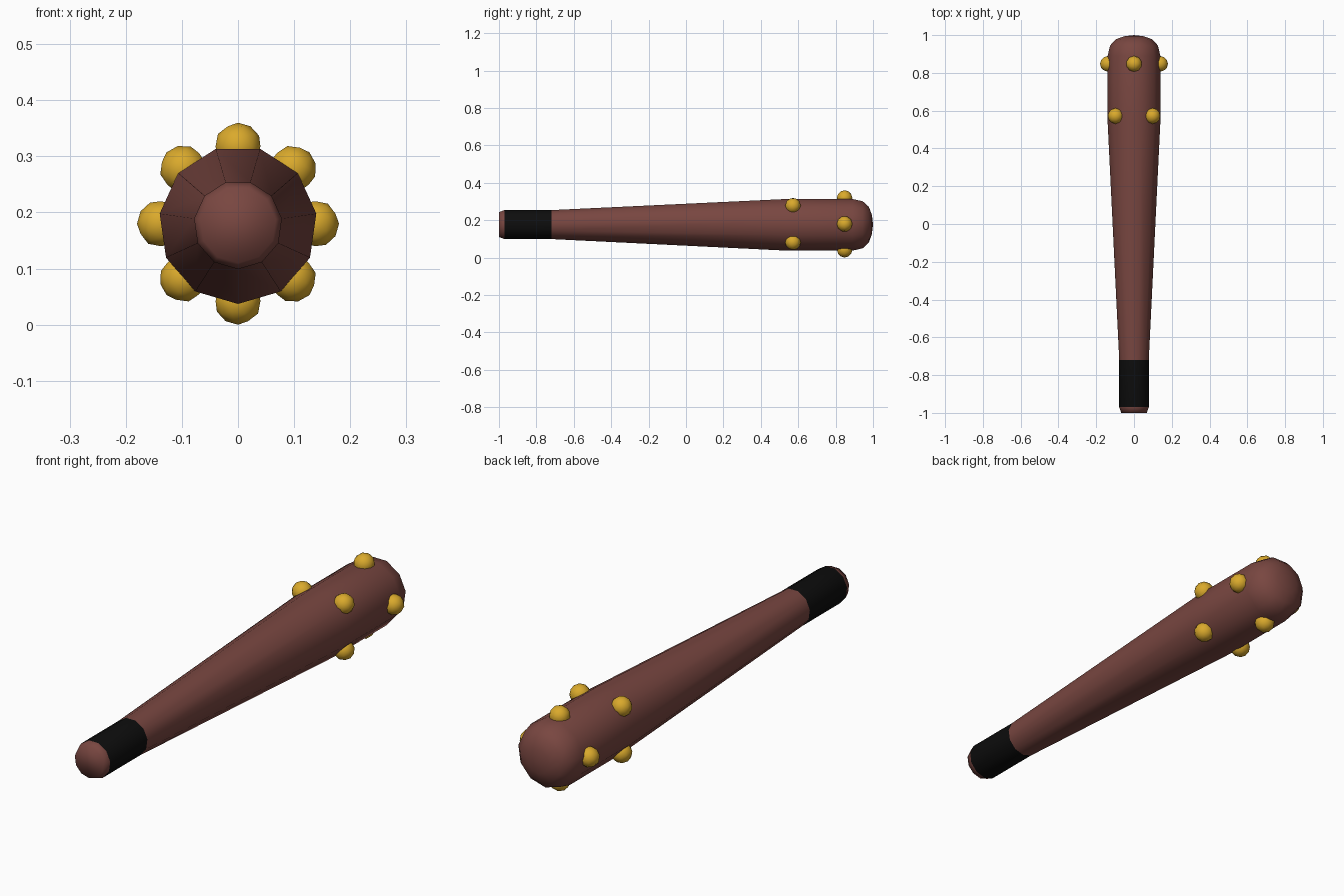
import bpy, bmesh, math

if "Cube" in bpy.data.objects:
    bpy.data.objects.remove(bpy.data.objects["Cube"])

SIDES = 11
CENTRE_Z = 0.178
STUD_Z = 0.18


def material(name, rgb):
    m = bpy.data.materials.new(name)
    m.diffuse_color = (*rgb, 1)
    m.use_nodes = True
    m.node_tree.nodes["Principled BSDF"].inputs["Base Color"].default_value = m.diffuse_color
    return m


wood = material("reddish brown wood", (0.19, 0.062, 0.052))
black = material("black grip", (0.004, 0.004, 0.004))
gold = material("gold stud", (0.70, 0.40, 0.025))


def add_object(name, bm, mats):
    mesh = bpy.data.meshes.new(name)
    bm.to_mesh(mesh)
    bm.free()
    for m in mats:
        mesh.materials.append(m)
    ob = bpy.data.objects.new(name, mesh)
    bpy.context.collection.objects.link(ob)
    return ob


# Club shaft: (y, radius) profile lofted around the y axis
profile = [(-1.0, 0.068), (-0.97, 0.079), (-0.72, 0.079), (0.54, 0.141),
           (0.89, 0.141), (0.945, 0.128), (0.978, 0.097), (0.994, 0.052)]
bm = bmesh.new()
rings = []
for y, r in profile:
    ring = []
    for i in range(SIDES):
        a = -math.pi / 2 + 2 * math.pi * i / SIDES
        ring.append(bm.verts.new((r * math.cos(a), y, CENTRE_Z + r * math.sin(a))))
    rings.append(ring)
for k, (lo, hi) in enumerate(zip(rings, rings[1:])):
    for i in range(SIDES):
        j = (i + 1) % SIDES
        f = bm.faces.new((lo[i], lo[j], hi[j], hi[i]))
        f.material_index = 1 if k == 1 else 0   # grip band
# Rounded tip and flat butt
tip = bm.verts.new((0, 1.0, CENTRE_Z))
for i in range(SIDES):
    bm.faces.new((rings[-1][i], rings[-1][(i + 1) % SIDES], tip))
bm.faces.new(rings[0])
bmesh.ops.recalc_face_normals(bm, faces=bm.faces[:])
for f in bm.faces:
    f.smooth = True
add_object("club_shaft", bm, [wood, black])


# Studs: two staggered rings of four around the head
def stud(name, angle, y, dist=0.138, radius=0.042):
    bm = bmesh.new()
    bmesh.ops.create_icosphere(bm, subdivisions=2, radius=radius)
    for f in bm.faces:
        f.smooth = True
    ob = add_object(name, bm, [gold])
    ob.location = (dist * math.cos(angle), y, STUD_Z + dist * math.sin(angle))
    ob.rotation_euler = (0, math.pi / 2 - angle, 0)


for i in range(4):
    stud(f"outer_stud_{i + 1}", i * math.pi / 2, 0.848)
    stud(f"inner_stud_{i + 1}", math.pi / 4 + i * math.pi / 2, 0.572)
